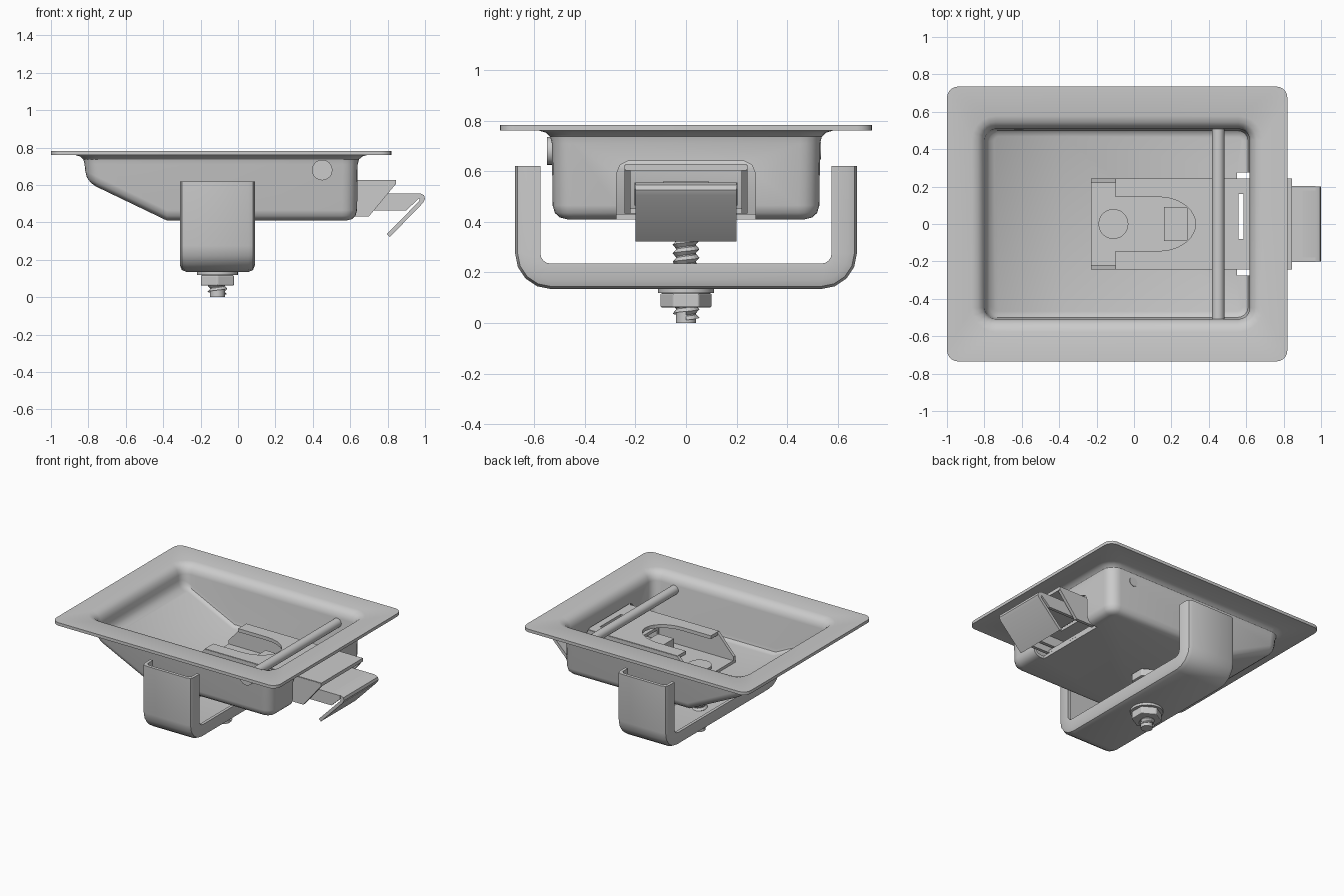
import bpy, bmesh
from math import cos, sin, pi, radians

cube = bpy.data.objects.get("Cube")
if cube:
    bpy.data.objects.remove(cube, do_unlink=True)


def finish(name, bm, fix_normals=True):
    if fix_normals:
        bmesh.ops.recalc_face_normals(bm, faces=bm.faces)
    mesh = bpy.data.meshes.new(name)
    bm.to_mesh(mesh)
    bm.free()
    ob = bpy.data.objects.new(name, mesh)
    bpy.context.collection.objects.link(ob)
    return ob


def select(ob):
    bpy.ops.object.select_all(action='DESELECT')
    ob.select_set(True)
    bpy.context.view_layer.objects.active = ob


def smooth(ob):
    select(ob)
    bpy.ops.object.shade_smooth_by_angle(angle=radians(32))


def prism(name, pts, axis, lo, hi):
    """Extrude a flat outline along one axis."""
    place = {'x': lambda p: (lo, p[0], p[1]),
             'y': lambda p: (p[0], lo, p[1]),
             'z': lambda p: (p[0], p[1], lo)}[axis]
    bm = bmesh.new()
    face = bm.faces.new([bm.verts.new(place(p)) for p in pts])
    out = bmesh.ops.extrude_face_region(bm, geom=[face])
    moved = [v for v in out["geom"] if isinstance(v, bmesh.types.BMVert)]
    step = [(hi - lo) * (a == axis) for a in "xyz"]
    bmesh.ops.translate(bm, verts=moved, vec=step)
    return finish(name, bm)


def box_outline(a0, a1, b0, b1):
    return [(a0, b0), (a1, b0), (a1, b1), (a0, b1)]


def disc(x, y, r, n):
    return [(x + r * cos(2 * pi * i / n), y + r * sin(2 * pi * i / n)) for i in range(n)]


def cut(ob, cutter):
    mod = ob.modifiers.new("Opening", 'BOOLEAN')
    mod.operation = 'DIFFERENCE'
    mod.solver = 'EXACT'
    mod.object = cutter
    select(ob)
    bpy.ops.object.convert(target='MESH')


def loft(bm, rings, closed=True):
    n = len(rings[0])
    for a, b in zip(rings, rings[1:]):
        for i in range(n if closed else n - 1):
            j = (i + 1) % n
            bm.faces.new((a[i], a[j], b[j], b[i]))


# Dished pan with flange: rounded rings, with a crease where the floor slopes
CREASE = -0.38


def floor_z(x):
    return 0.41 + max(0, CREASE - x) * 0.48


def pan_ring(bm, x0, x1, y, r, height):
    pts = []
    corners = [(x1 - r, y - r), (x0 + r, y - r), (x0 + r, r - y), (x1 - r, r - y)]
    for k, (cx, cy) in enumerate(corners):
        for i in range(6):
            a = pi / 2 * (k + i / 5)
            pts.append((cx + r * cos(a), cy + r * sin(a)))
        if k in (0, 2):
            pts.append((CREASE, y if k == 0 else -y))
    return [bm.verts.new((px, py, height(px))) for px, py in pts]


bm = bmesh.new()
rings = [pan_ring(bm, -1, 0.82, 0.735, 0.06, lambda x: 0.76)]
for grow, z in ((0.05, 0.76), (0.025, 0.753), (0.007, 0.737), (0, 0.71)):
    rings.append(pan_ring(bm, -0.82 - grow, 0.64 + grow, 0.53 + grow, 0.08 + grow,
                          lambda x: z))
for inset, lift in ((0.003, 0.055), (0.012, 0.025), (0.032, 0.007), (0.06, 0)):
    rings.append(pan_ring(bm, -0.82 + inset, 0.64 - inset, 0.53 - inset, 0.085 - inset,
                          lambda x: floor_z(x) + lift))
loft(bm, rings)
last = rings[-1]
bm.faces.new(last[6:20])
bm.faces.new(last[19:] + last[:7])
pan = finish("pan", bm, fix_normals=False)
solid = pan.modifiers.new("Sheet", 'SOLIDIFY')
solid.thickness = 0.022
solid.offset = 1

# Opening in the end wall and floor edge
opening = prism("opening_cutter", [(-0.275, 0.3), (0.275, 0.3), (0.275, 0.59), (0.26, 0.625),
                                   (0.23, 0.64), (-0.23, 0.64), (-0.26, 0.625),
                                   (-0.275, 0.59)], 'x', 0.55, 0.75)
opening.hide_render = True
cut(pan, opening)
bpy.data.objects.remove(opening, do_unlink=True)
smooth(pan)


# Channel-section clamp swept along a U path
def u_path(d):
    w, z, r = 0.675 - d, 0.135 + d, 0.14 - d
    pts = [(-w, 0.62)]
    for k, cy in enumerate((r - w, w - r)):
        for i in range(5):
            a = pi + pi / 2 * (k + i / 4)
            pts.append((cy + r * cos(a), z + r + r * sin(a)))
    return pts + [(w, 0.62)]


half = [(0, 0), (0.165, 0), (0.19, 0.01), (0.2, 0.035), (0.2, 0.1),
        (0.178, 0.1), (0.178, 0.042), (0.16, 0.023), (0, 0.023)]
profile = half + [(-x, d) for x, d in reversed(half[1:-1])]
paths = [[(x - 0.11, y, z) for y, z in u_path(d)] for x, d in profile]
bm = bmesh.new()
sections = [[bm.verts.new(p) for p in section] for section in zip(*paths)]
loft(bm, sections)
bm.faces.new(sections[0])
bm.faces.new(sections[-1])
smooth(finish("clamp_channel", bm))

# Latch housing: two cheeks and an arched top plate
cheek = [(-0.23, 0.432), (0.7, 0.432), (0.845, 0.607), (0.845, 0.625),
         (-0.1, 0.625), (-0.23, 0.48)]
for side, s in (("left", 1), ("right", -1)):
    prism("housing_cheek_" + side, cheek, 'y', s * 0.22, s * 0.243)
arch = [(0.13 + 0.2 * sin(pi * i / 12), 0.145 * cos(pi * i / 12)) for i in range(13)]
top_outline = [(-0.1, -0.24), (0.845, -0.24), (0.845, 0.24), (-0.1, 0.24),
               (-0.1, 0.145)] + arch + [(-0.1, -0.145)]
housing = prism("housing_top", top_outline, 'z', 0.603, 0.628)
prism("housing_base", box_outline(-0.23, 0.55, -0.24, 0.24), 'z', 0.432, 0.452)
prism("stop_tab", box_outline(0.16, 0.29, -0.09, 0.09), 'z', 0.45, 0.56)

# Sliding bolt with sides and a hooked end
slider = prism("slider_top", box_outline(0.36, 0.9, -0.2, 0.2), 'z', 0.533, 0.555)
for side, s in (("left", 1), ("right", -1)):
    prism("slider_side_" + side, [(0.36, 0.465), (0.9, 0.465), (0.97, 0.53), (0.97, 0.555),
                                  (0.36, 0.555)], 'y', s * 0.18, s * 0.203)
hook = [(0.85, 0.555), (0.975, 0.555), (0.995, 0.545), (1, 0.525), (0.99, 0.505),
        (0.812, 0.322), (0.796, 0.338), (0.968, 0.513), (0.972, 0.525), (0.966, 0.533),
        (0.85, 0.533)]
smooth(prism("slider_hook", hook, 'y', -0.2, 0.2))

# Slot through housing top and slider
slot = prism("slot_cutter", box_outline(0.56, 0.585, -0.08, 0.16), 'z', 0.4, 0.7)
slot.hide_render = True
cut(housing, slot)
cut(slider, slot)
bpy.data.objects.remove(slot, do_unlink=True)

# Cross rod with a head on the front wall
rod = [(0.45, 0.68)]
smooth(prism("cross_rod", disc(0.45, 0.68, 0.033, 20), 'y', -0.53, 0.533))
smooth(prism("rod_head", disc(0.45, 0.68, 0.055, 24), 'y', -0.55, -0.52))

# Threaded stud with nuts, washer and head
SX = -0.11
STEPS = 16
bm = bmesh.new()
crest, root = [], []
for i in range(STEPS * 12 + 1):
    a = 2 * pi * i / STEPS
    z = 0.012 + 0.034 * i / STEPS
    crest.append(bm.verts.new((SX + 0.053 * cos(a), 0.053 * sin(a), z)))
    root.append(bm.verts.new((SX + 0.038 * cos(a), 0.038 * sin(a), z + 0.017)))
loft(bm, [crest, root], closed=False)
loft(bm, [root[:-STEPS], crest[STEPS:]], closed=False)
finish("stud_thread", bm)
smooth(prism("stud_core", disc(SX, 0, 0.04, 20), 'z', 0, 0.44))
smooth(prism("stud_head", disc(SX, 0, 0.08, 28), 'z', 0.44, 0.475))
smooth(prism("washer", disc(SX, 0, 0.11, 28), 'z', 0.118, 0.137))
for name, z in (("lower_nut", 0.062), ("upper_nut", 0.35)):
    hexagon = [(SX + y, x) for x, y in disc(0, 0, 0.102, 6)]
    nut = prism(name, hexagon, 'z', z, z + 0.056)
    bev = nut.modifiers.new("Edges", 'BEVEL')
    bev.width = 0.006
    bev.segments = 2
